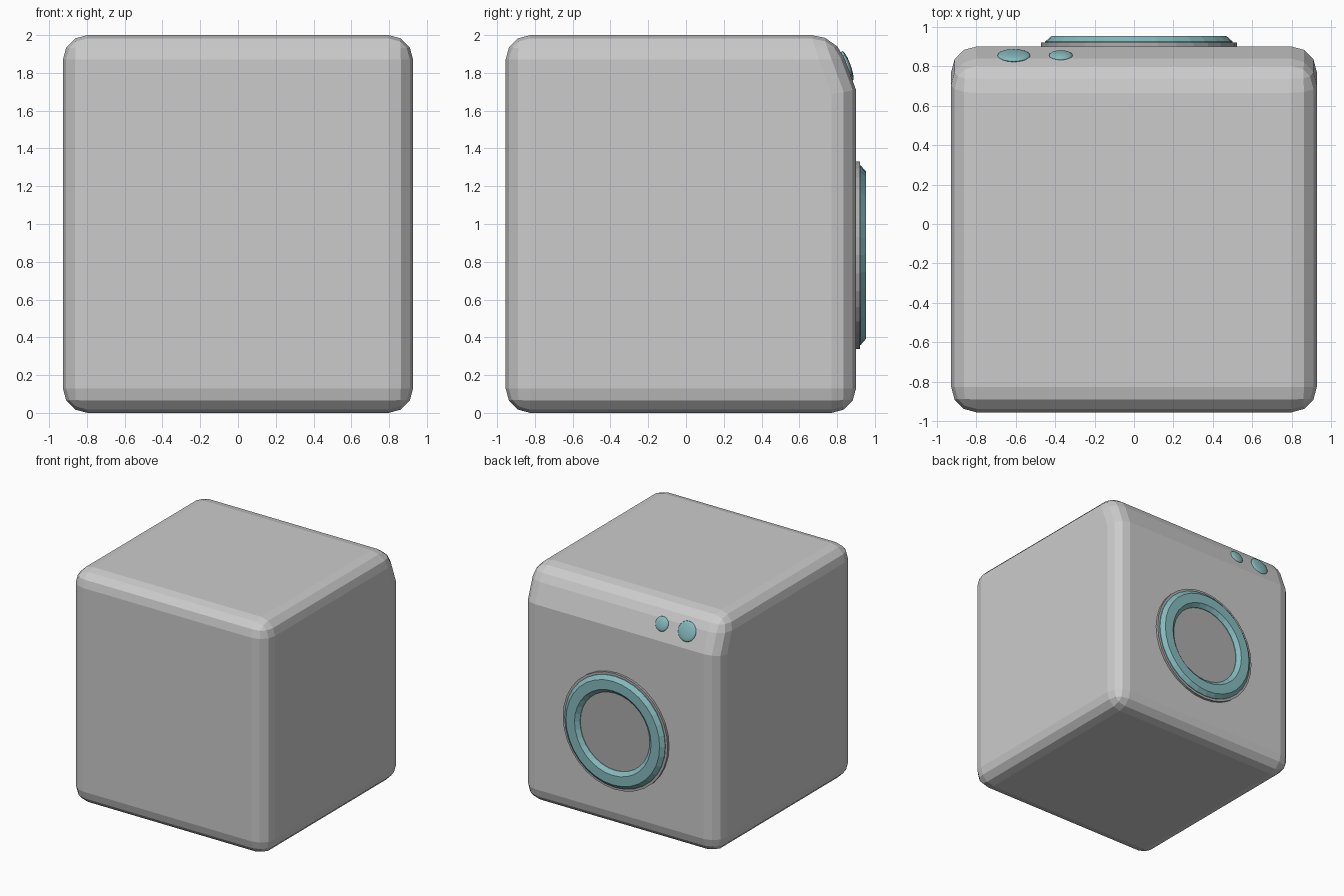
import bpy, bmesh, math
from mathutils import Matrix

if "Cube" in bpy.data.objects:
    bpy.data.objects.remove(bpy.data.objects["Cube"])


def finish(name, bm, color=None):
    bmesh.ops.recalc_face_normals(bm, faces=bm.faces)
    me = bpy.data.meshes.new(name)
    bm.to_mesh(me)
    bm.free()
    ob = bpy.data.objects.new(name, me)
    bpy.context.collection.objects.link(ob)
    if color:
        mat = bpy.data.materials.new(name + "_material")
        mat.diffuse_color = (*color, 1)
        mat.use_nodes = True
        mat.node_tree.nodes["Principled BSDF"].inputs["Base Color"].default_value = mat.diffuse_color
        me.materials.append(mat)
    return ob


def lathe(name, profile, x, z, color=None, segments=32):
    """Spin a closed (radius, y) profile about an axis parallel to y."""
    bm = bmesh.new()
    rings = []
    for i in range(segments):
        a = 2 * math.pi * i / segments
        rings.append([bm.verts.new((x + r * math.cos(a), y, z + r * math.sin(a)))
                      for r, y in profile])
    n = len(profile)
    for i in range(segments):
        p, q = rings[i], rings[(i + 1) % segments]
        for j in range(n):
            k = (j + 1) % n
            bm.faces.new((p[j], p[k], q[k], q[j]))
    return finish(name, bm, color)


TEAL = (0.24, 0.5, 0.52)
SLANT_Y, SLANT_Z = 0.9, 1.71      # lower edge of the sloped control panel
TOP_Y, TOP_Z = 0.795, 2.0         # upper edge of the sloped control panel

# Body: extruded side profile, every edge rounded except the panel crease
bm = bmesh.new()
side = [(-0.955, 0), (0.9, 0), (SLANT_Y, SLANT_Z), (TOP_Y, TOP_Z), (-0.955, 2)]
face = bm.faces.new([bm.verts.new((-0.927, y, z)) for y, z in side])
ext = bmesh.ops.extrude_face_region(bm, geom=[face], use_keep_orig=True)
bmesh.ops.translate(bm, vec=(1.854, 0, 0),
                    verts=[g for g in ext["geom"] if isinstance(g, bmesh.types.BMVert)])
bmesh.ops.recalc_face_normals(bm, faces=bm.faces)
edges = [e for e in bm.edges
         if not all(abs(v.co.z - SLANT_Z) < 1e-4 for v in e.verts)]
bmesh.ops.bevel(bm, geom=edges, offset=0.13, segments=3, profile=0.5,
                affect='EDGES', clamp_overlap=True)
finish("body", bm)

# Door: thin backing plate, then a bevelled coloured ring
CX, CZ = 0.025, 0.835
bm = bmesh.new()
bmesh.ops.create_cone(bm, cap_ends=True, segments=32, radius1=0.496, radius2=0.496, depth=0.04,
                      matrix=Matrix.Translation((CX, 0.9, CZ)) @ Matrix.Rotation(math.pi / 2, 4, 'X'))
finish("door_plate", bm, (0.42, 0.42, 0.42))
lathe("door_ring", [(0.475, 0.91), (0.475, 0.925), (0.443, 0.953), (0.362, 0.953),
                    (0.33, 0.925), (0.33, 0.91)], CX, CZ, TEAL)

# Buttons: shallow domes lying on the sloped panel
tilt = -math.atan2(TOP_Z - SLANT_Z, SLANT_Y - TOP_Y)
bz = 1.837
by = SLANT_Y - (bz - SLANT_Z) * (SLANT_Y - TOP_Y) / (TOP_Z - SLANT_Z)
for name, x, r in (("large_button", -0.609, 0.083), ("small_button", -0.371, 0.06)):
    bm = bmesh.new()
    bmesh.ops.create_uvsphere(bm, u_segments=24, v_segments=12, radius=1,
                              matrix=Matrix.Translation((x, by, bz))
                              @ Matrix.Rotation(tilt, 4, 'X')
                              @ Matrix.Diagonal((r, r, 0.018, 1)))
    for f in bm.faces:
        f.smooth = True
    finish(name, bm, TEAL)
